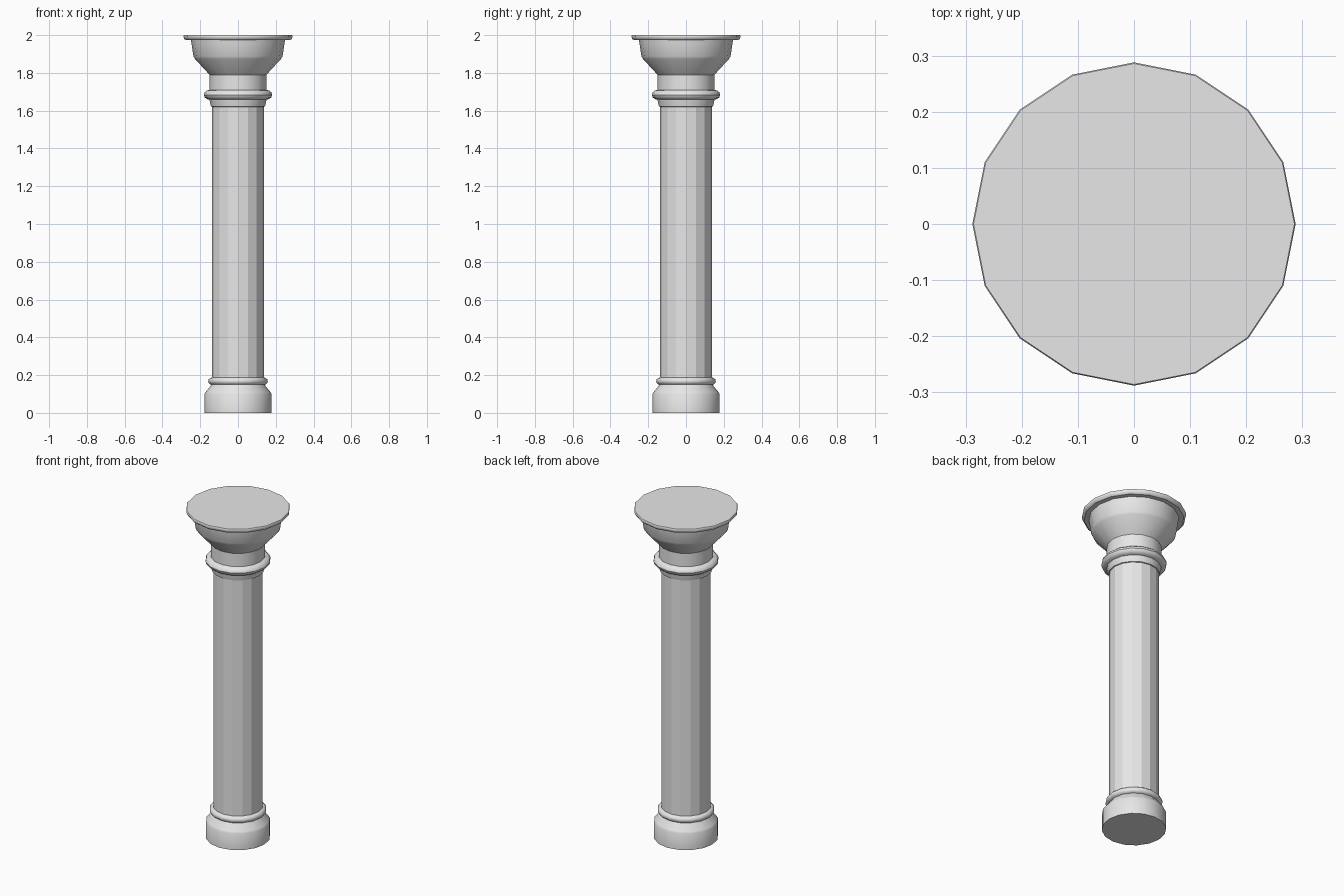
import bpy
import bmesh
from math import cos, sin, pi, radians

SIDES = 16

cube = bpy.data.objects.get("Cube")
if cube:
    bpy.data.objects.remove(cube, do_unlink=True)

stone = bpy.data.materials.new("grey_stone")
stone.use_nodes = True
stone.diffuse_color = (0.8, 0.8, 0.8, 1)
stone.node_tree.nodes["Principled BSDF"].inputs["Base Color"].default_value = (0.8, 0.8, 0.8, 1)


def lathe(name, profile, cap_bottom=False, cap_top=False, smooth=True):
    """Revolve a bottom-to-top (radius, height) profile around z."""
    bm = bmesh.new()
    rings = [[bm.verts.new((r * cos(2 * pi * i / SIDES), r * sin(2 * pi * i / SIDES), z))
              for i in range(SIDES)] for r, z in profile]
    for low, high in zip(rings, rings[1:]):
        for i in range(SIDES):
            j = (i + 1) % SIDES
            bm.faces.new((low[i], low[j], high[j], high[i]))
    if cap_bottom:
        bm.faces.new(rings[0][::-1])
    if cap_top:
        bm.faces.new(rings[-1])
    mesh = bpy.data.meshes.new(name)
    bm.to_mesh(mesh)
    bm.free()
    mesh.materials.append(stone)
    obj = bpy.data.objects.new(name, mesh)
    bpy.context.collection.objects.link(obj)
    if smooth:
        bpy.ops.object.select_all(action="DESELECT")
        obj.select_set(True)
        bpy.context.view_layer.objects.active = obj
        bpy.ops.object.shade_smooth_by_angle(angle=radians(35))
    return obj


def rounded_band(inner, outer, bottom, top, steps=6):
    """Half-round moulding profile."""
    mid, half = (bottom + top) / 2, (top - bottom) / 2
    return [(inner + (outer - inner) * cos(a), mid + half * sin(a))
            for a in (-pi / 2 + pi * k / steps for k in range(steps + 1))]


# Foot of the column
lathe("base", [(0.178, 0), (0.178, 0.1), (0.172, 0.11), (0.145, 0.143), (0.14, 0.152)],
      cap_bottom=True)
lathe("base_ring", rounded_band(0.136, 0.158, 0.148, 0.188))

# Faceted shaft
lathe("shaft", [(0.137, 0.15), (0.137, 1.63)], smooth=False)

# Collar under the capital
lathe("collar", [(0.136, 1.62), (0.143, 1.622), (0.15, 1.652), (0.152, 1.665)])
lathe("collar_ring", rounded_band(0.149, 0.181, 1.658, 1.71))

# Capital: neck, flared bell and lip
lathe("neck", [(0.151, 1.7), (0.151, 1.79)])
lathe("bell", [(0.151, 1.79), (0.158, 1.798), (0.228, 1.874), (0.236, 1.888),
               (0.246, 1.955), (0.249, 1.973)])

# Top slab
lathe("top_slab", [(0.249, 1.973), (0.276, 1.973), (0.284, 1.979), (0.288, 1.988),
                   (0.288, 1.997), (0.286, 2.0)], cap_top=True)
